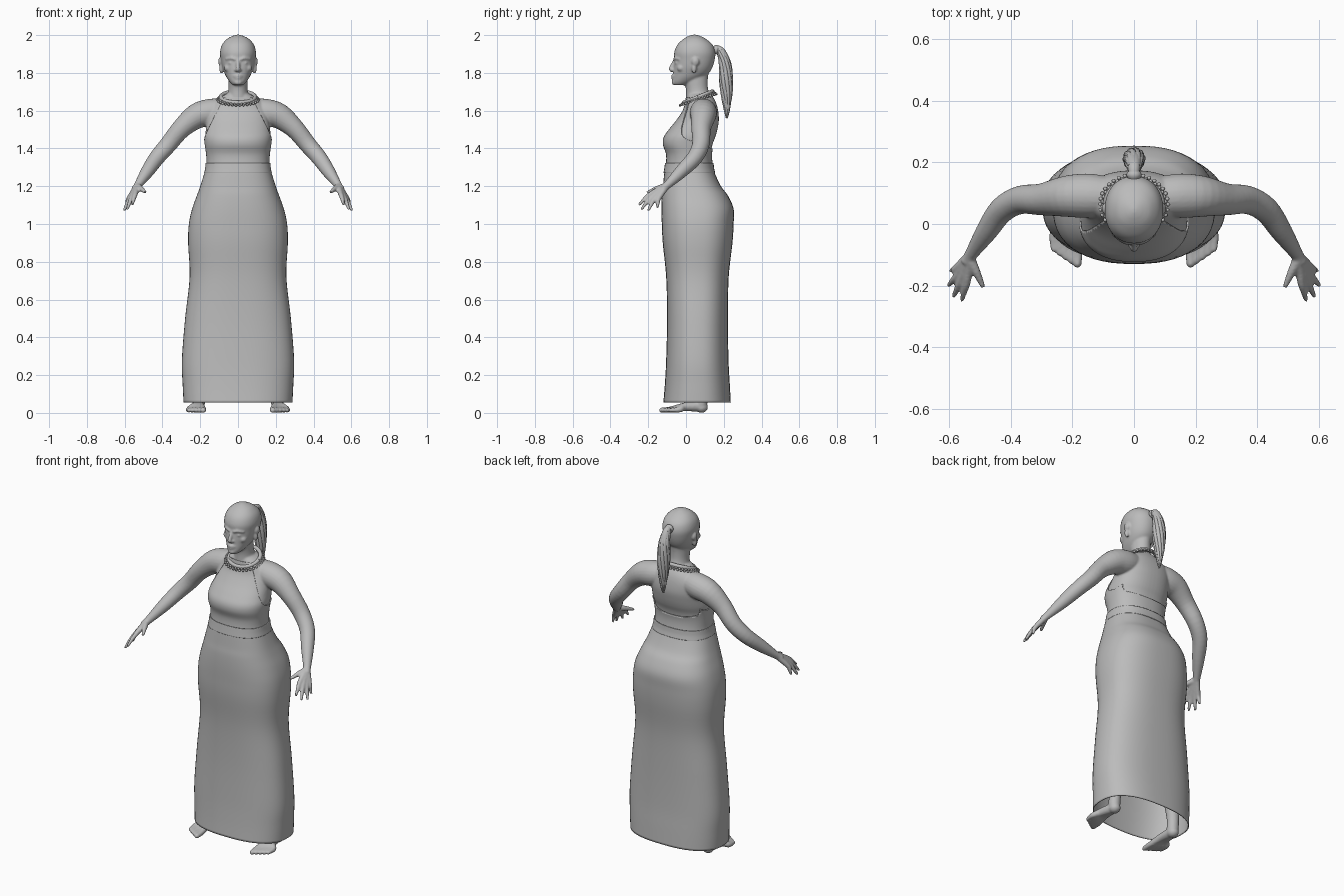
import bpy, bmesh, math
from mathutils import Vector, Matrix

cube = bpy.data.objects.get("Cube")
if cube:
    bpy.data.objects.remove(cube, do_unlink=True)

grey = bpy.data.materials.new("plain_grey")
grey.use_nodes = True
grey.diffuse_color = (0.5, 0.5, 0.5, 1)
grey.node_tree.nodes["Principled BSDF"].inputs["Base Color"].default_value = (0.5, 0.5, 0.5, 1)


def smooth_rows(rows, n=5):
    """Catmull-Rom interpolation of rows of any width."""
    out = []
    for i in range(len(rows) - 1):
        quad = [rows[max(0, i - 1)], rows[i], rows[i + 1], rows[min(len(rows) - 1, i + 2)]]
        for k in range(n):
            t = k / n
            out.append([b + t * (c - a + t * (2*a - 5*b + 4*c - d + t * (3*b - a - 3*c + d))) / 2
                        if t else b for a, b, c, d in zip(*quad)])
    return out + [list(rows[-1])]


def skin_rings(bm, rings, caps):
    loops = [[bm.verts.new(p) for p in ring] for ring in rings]
    n = len(loops[0])
    for lo, hi in zip(loops, loops[1:]):
        for i in range(n):
            bm.faces.new((lo[i], lo[(i + 1) % n], hi[(i + 1) % n], hi[i]))
    if caps:
        bm.faces.new(loops[0][::-1])
        bm.faces.new(loops[-1])


def loft(bm, rows, power=2.0, grow=0.0, caps=True, seg=56):
    """Stack of superellipses; each row is height, half width, front y, back y."""
    rings = []
    for z, w, f, b in smooth_rows(rows):
        ring = []
        for i in range(seg):
            a = 2 * math.pi * i / seg
            c, s = math.cos(a), math.sin(a)
            ring.append(((w + grow) * math.copysign(abs(c) ** (2 / power), c),
                         (f + b) / 2 + ((b - f) / 2 + grow) * math.copysign(abs(s) ** (2 / power), s), z))
        rings.append(ring)
    skin_rings(bm, rings, caps)


def tube(bm, path, side=1, seg=14, n=4):
    """Round tube along x, y, z, radius points."""
    rows = smooth_rows([(x * side, y, z, r) for x, y, z, r in path], n)
    pts = [Vector(r[:3]) for r in rows]
    ref, rings = Vector((side, 0, 1)), []
    for i, p in enumerate(pts):
        d = (pts[min(i + 1, len(pts) - 1)] - pts[max(i - 1, 0)]).normalized()
        u = d.cross(ref).normalized()
        v = d.cross(u)
        rings.append([p + rows[i][3] * (u * math.cos(a) + v * math.sin(a))
                      for a in (2 * math.pi * k / seg for k in range(seg))])
    skin_rings(bm, rings, True)


def blob(bm, centre, size, detail=3):
    m = Matrix.Translation(centre) @ Matrix.Diagonal((*size, 1))
    bmesh.ops.create_icosphere(bm, subdivisions=detail, radius=1, matrix=m)


def finish(bm, name, thickness=0):
    bmesh.ops.recalc_face_normals(bm, faces=bm.faces)
    mesh = bpy.data.meshes.new(name)
    bm.to_mesh(mesh)
    bm.free()
    mesh.materials.append(grey)
    ob = bpy.data.objects.new(name, mesh)
    bpy.context.collection.objects.link(ob)
    bpy.ops.object.select_all(action='DESELECT')
    ob.select_set(True)
    bpy.context.view_layer.objects.active = ob
    bpy.ops.object.shade_smooth_by_angle(angle=math.radians(50))
    if thickness:
        mod = ob.modifiers.new("cloth", 'SOLIDIFY')
        mod.thickness = thickness
    return ob


# Body: torso, neck, head and limbs fused into one skin
TORSO = [(1.18, .19, -.11, .17), (1.27, .17, -.108, .145), (1.32, .161, -.1, .135),
         (1.37, .163, -.1, .132), (1.42, .17, -.116, .14), (1.46, .174, -.112, .155),
         (1.5, .17, -.085, .166), (1.55, .165, -.045, .174), (1.6, .16, -.012, .17),
         (1.64, .135, .0, .16), (1.67, .095, .005, .145), (1.69, .06, .01, .13)]
NECK = [(1.6, .08, .0, .15), (1.66, .062, .0, .14), (1.71, .051, .0, .118),
        (1.76, .05, -.01, .115), (1.8, .05, -.01, .12)]
HEAD = [(1.735, .026, -.064, .0), (1.75, .042, -.07, .04), (1.775, .06, -.068, .09),
        (1.8, .072, -.066, .122), (1.83, .083, -.065, .14), (1.87, .091, -.062, .152),
        (1.91, .095, -.062, .155), (1.95, .084, -.045, .14), (1.98, .058, -.013, .105),
        (1.995, .03, .014, .076), (2.002, .008, .034, .054)]
ARM = [(.09, .09, 1.6, .065), (.15, .092, 1.59, .072), (.22, .09, 1.57, .067),
       (.3, .08, 1.505, .052), (.37, .078, 1.42, .046), (.43, .045, 1.35, .042),
       (.48, -.025, 1.278, .035), (.53, -.1, 1.205, .021), (.545, -.125, 1.185, .02)]
LEG = [(.1, .06, 1.1, .09), (.13, .06, .8, .085), (.17, .06, .5, .06),
       (.19, .085, .3, .055), (.205, .085, .12, .034), (.208, .08, .05, .033), (.208, .08, .03, .028)]
KNUCKLES = [(.543, -.185, 1.16), (.56, -.18, 1.145), (.572, -.165, 1.135), (.578, -.145, 1.135)]
TIPS = [(.56, -.25, 1.1), (.587, -.237, 1.076), (.603, -.2, 1.07), (.594, -.152, 1.085)]

body = bmesh.new()
loft(body, TORSO, 2.3)
loft(body, NECK)
loft(body, HEAD, 2.15)

# Face features down the middle
tube(body, [(0, -.056, 1.872, .009), (0, -.07, 1.845, .01), (0, -.08, 1.822, .012), (0, -.07, 1.812, .012)])
tube(body, [(-.03, -.055, 1.781, .004), (0, -.07, 1.785, .009), (.03, -.055, 1.781, .004)])
tube(body, [(-.026, -.055, 1.775, .004), (0, -.069, 1.772, .009), (.026, -.055, 1.775, .004)])
blob(body, (0, -.062, 1.75), (.022, .014, .015))

for s in (1, -1):
    # Brow, eye, nostril, cheek and ear
    tube(body, [(.012 * s, -.062, 1.87, .007), (.035 * s, -.056, 1.878, .008), (.064 * s, -.035, 1.872, .006)])
    blob(body, (.035 * s, -.048, 1.852), (.016, .011, .008))
    blob(body, (.012 * s, -.067, 1.815), (.009, .01, .007))
    blob(body, (.052 * s, -.026, 1.825), (.022, .022, .02))
    blob(body, (.092 * s, .05, 1.86), (.013, .02, .024))
    blob(body, (.088 * s, .043, 1.825), (.012, .013, .03))
    # Arm, fingers and thumb
    tube(body, ARM, s, 24)
    for k, t in zip(KNUCKLES, TIPS):
        mid = [(a + b) / 2 for a, b in zip(k, t)]
        tube(body, [(.53, -.1, 1.205, .018), (*k, .0135), (mid[0], mid[1], mid[2] + .004, .011), (*t, .007)], s)
    tube(body, [(.535, -.11, 1.2, .018), (.513, -.155, 1.187, .014), (.49, -.205, 1.167, .008)], s)
    # Leg, foot and toes
    tube(body, LEG, s, 24)
    blob(body, (.207 * s, .082, .03), (.032, .034, .03))
    for i in range(5):
        x, y = .184 + .019 * i, -.132 + .012 * i
        r = .014 - .001 * i
        tube(body, [(.207, .07, .035, .03), (.197 + .009 * i, -.01, .032, .022),
                    (x, y + .05, .018, .016), (x, y, .014, r)], s)
        blob(body, (x * s, y + .002, .0135), (r, r, .0125), 2)
skin = finish(body, "body")
remesh = skin.modifiers.new("fuse", 'REMESH')
remesh.mode = 'VOXEL'
remesh.voxel_size = .0055
remesh.use_smooth_shade = True
relax = skin.modifiers.new("relax", 'SMOOTH')
relax.factor = .5
relax.iterations = 4

# Long skirt, open at the hem
SKIRT = [(.055, .288, -.12, .237), (.15, .293, -.112, .232), (.28, .297, -.105, .225),
         (.5, .28, -.1, .222), (.72, .256, -.105, .226), (.9, .264, -.123, .246),
         (1.0, .26, -.128, .252), (1.08, .243, -.13, .252), (1.15, .218, -.128, .222),
         (1.2, .2, -.122, .185), (1.27, .178, -.115, .152), (1.3, .17, -.11, .144)]
bm = bmesh.new()
loft(bm, SKIRT, 2.5, caps=False)
finish(bm, "skirt", .005)

# Waistband
bm = bmesh.new()
loft(bm, [(1.27, .176, -.116, .152), (1.295, .171, -.112, .146), (1.322, .168, -.108, .143)], 2.4, .003, False)
finish(bm, "waistband", .006)

# Halter bodice: cloth over the torso, cut away at shoulders and back
bm = bmesh.new()
loft(bm, TORSO[1:11], 2.3, .006, False, 96)
cuts = []
for s in (1, -1):
    a, b, c = Vector((.085 * s, -.02, 1.66)), Vector((.15 * s, -.02, 1.52)), Vector((.178 * s, .08, 1.42))
    cuts.append((a, (b - a).cross(c - a) * s))
back_point, back_dir = Vector((0, .05, 1.43)), Vector((0, .35, 1))
for co, no in cuts + [(back_point, back_dir)]:
    bmesh.ops.bisect_plane(bm, geom=bm.verts[:] + bm.edges[:] + bm.faces[:], plane_co=co, plane_no=no)
outward = [(co, no if no.y > 0 else -no) for co, no in cuts]


def is_bare(face):
    p = face.calc_center_median()
    return (p - back_point).dot(back_dir) > 0 and (
        p.y > .09 or any((p - co).dot(no) > 0 for co, no in outward))


bmesh.ops.delete(bm, geom=[f for f in bm.faces if is_bare(f)], context='FACES')
finish(bm, "halter_bodice", .006)


# Beaded collar
def collar_point(a, grow=0.0):
    s = math.sin(a)
    return ((.09 + grow) * math.cos(a), .064 + (.076 + grow) * s, 1.672 + .03 * s - grow * .7)


bm = bmesh.new()
tube(bm, [(*collar_point(2 * math.pi * i / 32), .011) for i in range(33)], seg=10, n=2)
for row in range(3):
    for i in range(34):
        blob(bm, collar_point(2 * math.pi * (i + row / 2) / 34, .004 + .008 * row), (.0075,) * 3, 1)
finish(bm, "beaded_collar")

# Ponytail: a core with twisted strands and a hair tie
TAIL = [(0, .145, 1.925, .014), (0, .18, 1.922, .02), (0, .205, 1.86, .029),
        (0, .212, 1.77, .034), (0, .215, 1.68, .027), (0, .216, 1.61, .014), (0, .215, 1.57, .004)]
bm = bmesh.new()
tube(bm, TAIL, seg=16)
for k in range(10):
    strand = []
    for i, (x, y, z, r) in enumerate(TAIL[1:]):
        a = 2 * math.pi * k / 10 + .35 * i
        strand.append((r * .72 * math.cos(a), y + r * .72 * math.sin(a), z + .012 * (k % 3 - 1) * (i > 3), r * .4))
    tube(bm, strand, seg=8)
finish(bm, "ponytail")
bm = bmesh.new()
tube(bm, [(0, .15, 1.922, .021), (0, .16, 1.923, .025), (0, .17, 1.922, .021)])
finish(bm, "hair_tie")
